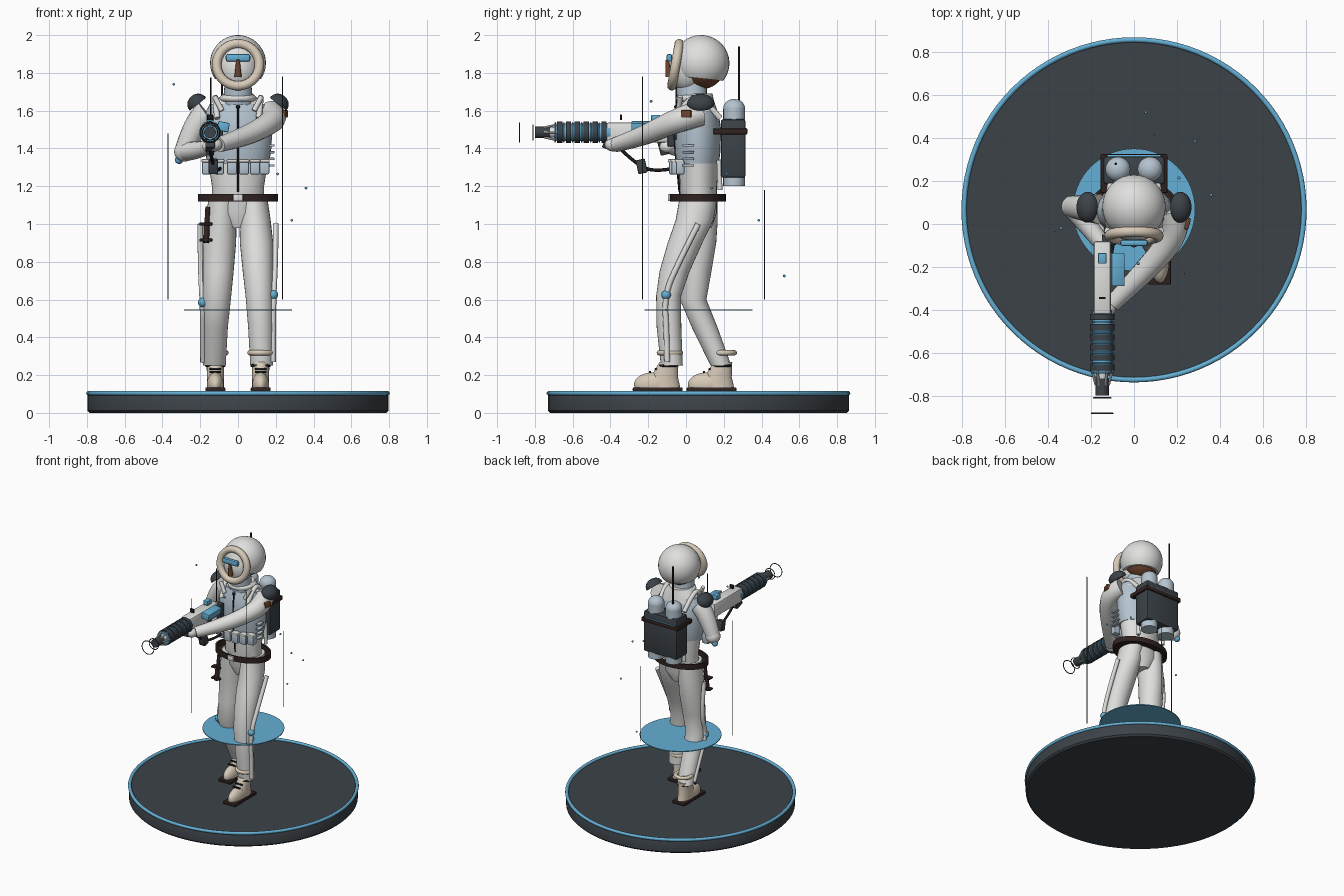
import bpy, bmesh
from math import radians, pi, cos, sin
from mathutils import Vector, Matrix, Euler

old = bpy.data.objects.get("Cube")
if old:
    bpy.data.objects.remove(old)


def material(name, *rgb):
    m = bpy.data.materials.new(name)
    m.use_nodes = True
    m.diffuse_color = (*rgb, 1)
    m.node_tree.nodes["Principled BSDF"].inputs["Base Color"].default_value = (*rgb, 1)
    return m


WHITE = material("suit white", .74, .74, .73)
VEST = material("pale steel blue", .46, .55, .63)
BLUE = material("bright blue", .13, .43, .66)
DARK = material("charcoal", .045, .055, .065)
LEATHER = material("dark leather", .03, .017, .015)
CREAM = material("cream fur", .68, .59, .48)
BROWN = material("warm brown", .16, .06, .025)
BLACK = material("black", .01, .01, .012)


def finish(name, bm, mat, smooth=True):
    bmesh.ops.recalc_face_normals(bm, faces=bm.faces)
    me = bpy.data.meshes.new(name)
    bm.to_mesh(me)
    bm.free()
    me.materials.append(mat)
    ob = bpy.data.objects.new(name, me)
    bpy.context.collection.objects.link(ob)
    if smooth:
        bpy.ops.object.select_all(action='DESELECT')
        ob.select_set(True)
        bpy.context.view_layer.objects.active = ob
        bpy.ops.object.shade_smooth_by_angle(angle=radians(35))
    return ob


def place(loc, rot, size):
    turn = Euler([radians(a) for a in rot]).to_matrix().to_4x4()
    return Matrix.Translation(loc) @ turn @ Matrix.Diagonal((*size, 1))


def box(name, loc, size, mat, rot=(0, 0, 0), bevel=.006):
    bm = bmesh.new()
    bmesh.ops.create_cube(bm, size=1, matrix=place(loc, rot, size))
    if bevel:
        bmesh.ops.bevel(bm, geom=bm.edges[:], offset=bevel, segments=2, affect='EDGES', profile=.5)
    return finish(name, bm, mat)


def ball(name, loc, radii, mat, rot=(0, 0, 0), cut=None):
    # cut: local height, as a share of the radius, below which the ball is removed
    bm = bmesh.new()
    bmesh.ops.create_uvsphere(bm, u_segments=32, v_segments=20, radius=1)
    if cut is not None:
        bmesh.ops.bisect_plane(bm, geom=bm.verts[:] + bm.edges[:] + bm.faces[:],
                               plane_co=(0, 0, cut), plane_no=(0, 0, 1), clear_inner=True)
        bmesh.ops.holes_fill(bm, edges=[e for e in bm.edges if e.is_boundary])
    bmesh.ops.transform(bm, matrix=place(loc, rot, radii), verts=bm.verts)
    return finish(name, bm, mat)


def rod(name, a, b, r1, mat, r2=None, segments=24):
    a, b = Vector(a), Vector(b)
    bm = bmesh.new()
    m = Matrix.Translation((a + b) / 2) @ (b - a).to_track_quat('Z', 'Y').to_matrix().to_4x4()
    bmesh.ops.create_cone(bm, cap_ends=True, segments=segments, radius1=r1,
                          radius2=r1 if r2 is None else r2, depth=(b - a).length, matrix=m)
    return finish(name, bm, mat)


def ring(name, loc, major, minor, mat, rot=(0, 0, 0), scale=(1, 1, 1), segments=48):
    bm = bmesh.new()
    circle = bmesh.ops.create_circle(bm, segments=12, radius=minor,
                                     matrix=Matrix.Translation((major, 0, 0)) @ Matrix.Rotation(pi / 2, 4, 'X'))
    bmesh.ops.spin(bm, geom=circle["verts"] + bm.edges[:], cent=(0, 0, 0), axis=(0, 0, 1),
                   angle=2 * pi, steps=segments, use_merge=True)
    bmesh.ops.remove_doubles(bm, verts=bm.verts, dist=.0001)
    bmesh.ops.transform(bm, matrix=place(loc, rot, scale), verts=bm.verts)
    return finish(name, bm, mat)


def loft(name, sections, mat, n=28):
    # sections: centre x, centre y, height, radius x, radius y
    bm = bmesh.new()
    loops = [[bm.verts.new((x + rx * cos(2 * pi * i / n), y + ry * sin(2 * pi * i / n), z)) for i in range(n)]
             for x, y, z, rx, ry in sections]
    for lo, hi in zip(loops, loops[1:]):
        for i in range(n):
            bm.faces.new((lo[i], lo[(i + 1) % n], hi[(i + 1) % n], hi[i]))
    bm.faces.new(loops[0])
    bm.faces.new(loops[-1])
    return finish(name, bm, mat)


def tube(name, points, mat, radii, order=3):
    cu = bpy.data.curves.new(name, 'CURVE')
    cu.dimensions, cu.bevel_depth, cu.bevel_resolution, cu.use_fill_caps = '3D', 1, 4, True
    sp = cu.splines.new('NURBS')
    sp.points.add(len(points) - 1)
    for p, co, r in zip(sp.points, points, radii):
        p.co, p.radius = (*co, 1), r
    sp.use_endpoint_u, sp.order_u, sp.resolution_u = True, order, 8
    ob = bpy.data.objects.new(name, cu)
    bpy.context.collection.objects.link(ob)
    bpy.ops.object.select_all(action='DESELECT')
    ob.select_set(True)
    bpy.context.view_layer.objects.active = ob
    bpy.ops.object.convert(target='MESH')
    ob = bpy.context.object
    ob.data.materials.clear()
    ob.data.materials.append(mat)
    bpy.ops.object.shade_smooth_by_angle(angle=radians(40))
    return ob


# Display base and floating glow disc
MID = .066
loft("display_base", [(0, MID, z, r, r) for z, r in ((0, .785), (.012, .797), (.09, .797), (.102, .79))], DARK, 96)
ring("base_rim", (0, MID, .104), .792, .012, BLUE, segments=96)
rod("glow_disc", (0, MID, .542), (0, MID, .548), .285, BLUE, segments=64)

# Legs, boots and side piping
loft("left_leg", [(.125, -.075, .25, .06, .058), (.12, -.09, .45, .066, .065), (.112, -.092, .62, .072, .066),
                  (.105, -.06, .75, .08, .08), (.098, -.005, .9, .088, .092), (.09, .045, 1.02, .083, .1),
                  (.08, .066, 1.14, .075, .1)], WHITE)
loft("right_leg", [(-.125, .185, .25, .06, .055), (-.12, .1, .45, .066, .068), (-.112, .038, .6, .074, .07),
                   (-.105, .055, .75, .082, .08), (-.098, .068, .9, .088, .092), (-.09, .068, 1.02, .083, .1),
                   (-.08, .066, 1.14, .075, .1)], WHITE)
for side, s, y, knee in (("left", 1, -.15, (-.105, .625)), ("right", -1, .135, (.03, .585))):
    x = .12 * s
    box(side + "_sole", (x, y, .124), (.105, .265, .022), LEATHER)
    ball(side + "_boot_toe", (x, y - .02, .15), (.045, .105, .065), CREAM, cut=-.3)
    loft(side + "_boot", [(x, y + .035, .133, .045, .085), (x, y + .035, .19, .045, .072),
                          (x, y + .06, .27, .046, .05)], CREAM)
    ring(side + "_boot_strap", (x, y + .055, .25), .046, .008, BLACK)
    ring(side + "_boot_cuff", (x, y + .065, .318), .056, .014, CREAM)
    for k in range(2):
        rod(side + "_lace", (x - .03, y - .01 - k * .03, .232 - k * .015),
            (x + .03, y - .01 - k * .03, .232 - k * .015), .006, BLACK)
    ky, kz = knee
    ankle = y + .05 if s > 0 else y + .03
    tube(side + "_piping", [(.2 * s, .065, 1), (.198 * s, ky + .07, kz + .18), (.188 * s, ky - .01, kz),
                            (.185 * s, (ky + ankle) / 2, .42), (.185 * s, ankle, .27)], WHITE, [.015] * 5)
    ball(side + "_knee_light", (.187 * s, ky, kz), (.025, .025, .025), BLUE)

# Torso, vest and belt
loft("torso", [(0, .066, z, rx, ry) for z, rx, ry in (
    (.98, .05, .07), (1.06, .14, .098), (1.2, .138, .098), (1.34, .16, .108), (1.5, .17, .112),
    (1.6, .165, .1), (1.66, .11, .08), (1.69, .08, .074))], WHITE)
loft("vest", [(0, .062, z, rx, ry) for z, rx, ry in (
    (1.32, .162, .112), (1.38, .175, .12), (1.5, .182, .124), (1.58, .176, .112), (1.635, .15, .088))], VEST)
loft("belt", [(0, .063, z, rx, ry) for z, rx, ry in (
    (1.12, .2, .135), (1.12, .213, .148), (1.16, .213, .148), (1.16, .2, .135), (1.12, .2, .135))], LEATHER, 48)
box("belt_buckle", (0, -.088, 1.14), (.052, .014, .036), WHITE, bevel=.003)
tube("zipper", [(0, -.035, 1.17), (0, -.047, 1.3), (0, -.066, 1.48), (0, -.05, 1.62)], BLACK, [.005] * 4)
ball("zipper_pull", (0, -.052, 1.62), (.011, .011, .011), BLACK)
for k, x in enumerate((-.165, -.1, -.032, .032, .09, .14)):
    y = -.07 + abs(x) ** 2 * 2
    box("pouch", (x, y, 1.3), (.052, .045, .075), VEST, bevel=.008)
    box("pouch_flap", (x, y - .004, 1.335), (.056, .048, .018), WHITE)
for k in range(4):
    box("side_clip", (.178, .012, 1.31 + k * .035), (.03, .06, .012), VEST, bevel=.003)
box("chest_radio", (-.115, -.075, 1.47), (.07, .045, .12), DARK)
rod("radio_antenna", (-.145, -.052, 1.48), (-.145, -.052, 1.775), .004, BLACK)
box("chest_badge", (.06, -.057, 1.46), (.04, .012, .03), DARK, bevel=.003)
for s in (1, -1):
    tube("harness_strap", [(.11 * s, -.045, 1.56), (.12 * s, .0, 1.655), (.12 * s, .08, 1.68), (.11 * s, .18, 1.56)],
         WHITE, [.016] * 4)
    rod("collar_tab", (.085 * s, -.04, 1.6), (.125 * s, -.03, 1.675), .014, WHITE)
    rod("hanging_strap", (.11 * s, .18, 1.18), (.11 * s, .175, 1.34), .013, WHITE)

# Head
loft("neck", [(0, .045, 1.63, .085, .085), (0, .03, 1.69, .075, .08), (0, .03, 1.76, .07, .08)], VEST)
ring("collar", (0, .045, 1.665), .08, .018, WHITE)
ball("hood", (0, .08, 1.852), (.148, .15, .148), WHITE, rot=(-6, 0, 0), cut=-.55)
ball("hair", (0, .085, 1.845), (.128, .125, .13), BROWN)
ball("face_mask", (0, .005, 1.82), (.105, .09, .122), WHITE)
ring("fur_trim", (0, -.055, 1.843), .113, .025, CREAM, rot=(80, 0, 0))
box("goggles", (0, -.088, 1.88), (.13, .03, .042), BLUE, bevel=.012)
rod("nose_guard", (0, -.09, 1.78), (0, -.1, 1.87), .019, BROWN, .009)

# Arms and shoulder pads
tube("left_arm", [(.17, .07, 1.585), (.2, .0, 1.565), (.15, -.11, 1.52), (.03, -.24, 1.46), (-.1, -.37, 1.42)],
     WHITE, [.07, .068, .06, .052, .04])
tube("right_upper_arm", [(-.165, .07, 1.585), (-.225, .075, 1.54), (-.285, .08, 1.385)], WHITE, [.07, .065, .052])
tube("right_forearm", [(-.285, .08, 1.385), (-.22, -.0, 1.385), (-.15, -.09, 1.41)], WHITE, [.052, .048, .038])
ball("right_elbow", (-.285, .08, 1.383), (.053, .053, .053), WHITE)
ball("elbow_light", (-.312, .095, 1.34), (.022, .022, .022), BLUE)
for name, at in (("left_glove", (-.125, -.385, 1.42)), ("right_glove", (-.148, -.1, 1.41))):
    ball(name, at, (.042, .045, .036), WHITE)
for s in (1, -1):
    ball("shoulder_pad", (.215 * s, .078, 1.638), (.055, .072, .05), DARK, rot=(0, 38 * s, 0), cut=-.1)
box("arm_patch", (.235, .005, 1.583), (.05, .055, .04), BROWN, rot=(0, 0, -15))

# Backpack
box("pack_body", (0, .25, 1.4), (.285, .13, .31), DARK, bevel=.012)
box("pack_stripe", (0, .317, 1.5), (.25, .008, .018), BLUE, bevel=.002)
box("pack_strap", (0, .235, 1.49), (.31, .18, .032), LEATHER)
for x in (-.075, .075):
    rod("tank", (x, .255, 1.2), (x, .255, 1.61), .058, VEST)
    ball("tank_cap", (x, .255, 1.61), (.058, .058, .052), VEST)
rod("pack_antenna", (-.085, .28, 1.5), (-.085, .28, 1.94), .006, BLACK)

# Knife on the right thigh
rod("knife_sheath", (-.17, -.02, .9), (-.165, -.01, 1.0), .016, LEATHER)
rod("knife_handle", (-.165, -.01, 1.0), (-.16, 0, 1.09), .013, LEATHER)
for z in (.915, 1.0):
    box("knife_band", (-.17, -.015, z), (.07, .04, .014), LEATHER, bevel=.003)

# Rifle
GX, GZ = -.148, 1.485


def along(name, y1, y2, r, mat, r2=None):
    return rod(name, (GX, y1, GZ), (GX, y2, GZ), r, mat, r2)


box("receiver", (GX, -.25, GZ), (.08, .34, .105), WHITE, bevel=.01)
box("power_cell", (-.078, -.212, 1.515), (.062, .155, .05), BLUE, rot=(0, 12, 0))
along("barrel_core", -.4, -.69, .046, BLUE)
for k in range(6):
    along("barrel_fin", -.42 - k * .047, -.448 - k * .047, .057, DARK)
    ring("fin_glow", (GX, -.458 - k * .047, GZ), .05, .004, BLUE, rot=(90, 0, 0))
along("muzzle_cone", -.685, -.75, .03, WHITE, .022)
along("muzzle", -.72, -.8, .031, DARK)
for k in range(6):
    a = k * pi / 3
    rod("muzzle_prong", (GX + .048 * cos(a), -.68, GZ + .048 * sin(a)),
        (GX + .03 * cos(a), -.75, GZ + .03 * sin(a)), .006, WHITE, segments=8)
ring("inner_shock_ring", (GX, -.81, GZ), .04, .003, DARK, rot=(90, 0, 0))
ring("outer_shock_ring", (GX, -.882, GZ), .05, .003, DARK, rot=(90, 0, 0))
box("rear_sight", (GX, -.345, 1.565), (.03, .01, .03), BLACK, bevel=.002)
box("scope", (GX, -.16, 1.56), (.04, .05, .035), BLUE)
box("fore_grip", (GX, -.405, 1.415), (.05, .07, .045), DARK, rot=(-20, 0, 0))
box("trigger_grip", (GX, -.12, 1.41), (.04, .05, .09), DARK, rot=(15, 0, 0))
box("magazine", (-.13, -.235, 1.305), (.05, .05, .075), DARK, rot=(12, 0, 0))
tube("power_hose", [(GX, -.36, 1.41), (-.14, -.28, 1.33), (-.11, -.17, 1.27), (-.09, -.04, 1.3)], BLACK, [.009] * 4)

# Thin light beams and drifting specks
for x, y, top in ((.235, -.23, 1.78), (-.37, -.035, 1.48), (.095, .415, 1.18)):
    rod("light_beam", (x, y, .6), (x, y, top), .0025, DARK, segments=8)
for at in ((.285, .385, 1.02), (.36, .135, 1.19), (.055, .52, .725), (.21, .215, 1.265), (-.34, -.02, 1.74),
           (.02, -.185, 1.65)):
    ball("speck", at, (.007, .007, .007), BLUE)
